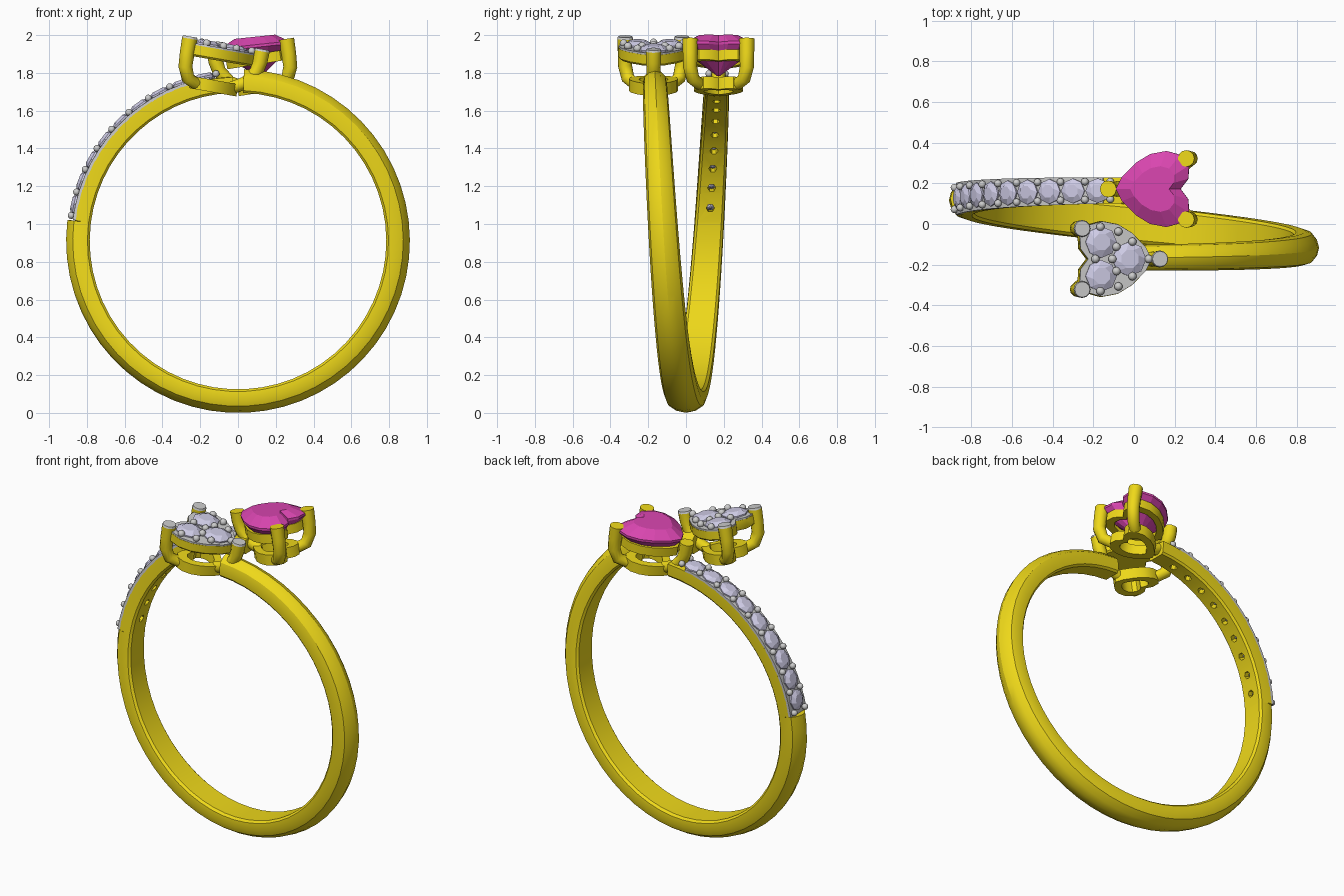
import bpy, bmesh
from math import sin, cos, pi, radians
from mathutils import Matrix, Vector

if "Cube" in bpy.data.objects:
    bpy.data.objects.remove(bpy.data.objects["Cube"])


def material(name, rgb):
    m = bpy.data.materials.new(name)
    m.diffuse_color = (*rgb, 1)
    m.use_nodes = True
    m.node_tree.nodes["Principled BSDF"].inputs["Base Color"].default_value = m.diffuse_color
    return m


GOLD = material("gold", (0.86, 0.69, 0.01))
PINK = material("pink_gem", (0.69, 0.06, 0.43))
CLEAR = material("clear_gem", (0.62, 0.60, 0.79))


def finish(name, bm, mat=None, smooth=None):
    bmesh.ops.recalc_face_normals(bm, faces=bm.faces[:])
    me = bpy.data.meshes.new(name)
    bm.to_mesh(me)
    bm.free()
    ob = bpy.data.objects.new(name, me)
    bpy.context.collection.objects.link(ob)
    if mat:
        me.materials.append(mat)
    if smooth:
        bpy.ops.object.select_all(action='DESELECT')
        ob.select_set(True)
        bpy.context.view_layer.objects.active = ob
        bpy.ops.object.shade_smooth_by_angle(angle=radians(smooth))
    return ob


def loft(bm, rings, loop=False):
    """Skin a list of point rings; cap the ends unless the rings loop."""
    vs = [[bm.verts.new(p) for p in r] for r in rings]
    n = len(vs[0])
    for a, b in zip(vs, vs[1:] + (vs[:1] if loop else [])):
        for i in range(n):
            j = (i + 1) % n
            bm.faces.new((a[i], a[j], b[j], b[i]))
    if not loop:
        bm.faces.new(vs[0][::-1])
        bm.faces.new(vs[-1])


# ---- Bypass band: a sweep that drifts sideways as it goes round ----
CZ = 0.91


def half_width(t):
    return 0.098 - 0.036 * abs(t) / pi


def on_band(r, t, dy=0):
    return Vector((r * sin(t), -0.165 * sin(t / 2) + dy, CZ - r * cos(t)))


def frame(r, t, dy=0):
    z = Vector((sin(t), 0, -cos(t)))
    y = Vector((0, 1, 0))
    m = Matrix((y.cross(z), y, z)).transposed().to_4x4()
    m.translation = on_band(r, t, dy)
    return m


DOME = [(0.785, 0.8), (0.797, 0.96), (0.84, 1.0), (0.875, 0.87), (0.90, 0.47)]
FLAT = [(0.785, 0.8), (0.797, 0.96), (0.84, 1.0), (0.868, 1.0), (0.87, 0.5)]


def section(t, prof, top):
    w = half_width(t)
    return ([on_band(r, t, -k * w) for r, k in prof] + [on_band(top, t)]
            + [on_band(r, t, k * w) for r, k in reversed(prof)])


def span(a, b, n):
    return [radians(a + (b - a) * i / n) for i in range(n + 1)]


bm = bmesh.new()
loft(bm, [section(t, FLAT, 0.87) for t in span(-178, -97.2, 14)]
     + [section(t, DOME, 0.91) for t in span(-97, 178, 44)])
band = finish("band", bm, GOLD)

# Small holes through the band behind each pave stone
STONES = [radians(-(102.8 + 8.2 * i)) for i in range(9)]
bm = bmesh.new()
for t in STONES:
    bmesh.ops.create_cone(bm, cap_ends=True, segments=6, radius1=0.022, radius2=0.022,
                          depth=0.11, matrix=frame(0.805, t))
cutter = finish("hole_cutter", bm)
cutter.hide_render = True
mod = band.modifiers.new("holes", 'BOOLEAN')
mod.object, mod.operation, mod.solver = cutter, 'DIFFERENCE', 'EXACT'
bpy.ops.object.select_all(action='DESELECT')
band.select_set(True)
bpy.context.view_layer.objects.active = band
bpy.ops.object.modifier_apply(modifier="holes")
bpy.data.objects.remove(cutter)
bpy.ops.object.shade_smooth_by_angle(angle=radians(28))

# Grey strip under the pave stones
bm = bmesh.new()
loft(bm, [[on_band(r, t, s * half_width(t)) for r, s in
           ((0.866, -1), (0.866, 1), (0.882, 1), (0.882, -1))] for t in span(-170, -97.3, 14)])
finish("pave_strip", bm)


def gem(bm, m, r, crown, depth, n=8):
    """Round faceted stone."""
    def ring(k, z, off):
        return [m @ Vector((r * k * cos(2 * pi * (i + off) / n),
                            r * k * sin(2 * pi * (i + off) / n), z)) for i in range(n)]
    loft(bm, [ring(0.05, -depth, 0), ring(1, -0.004, 0), ring(1, 0.004, 0), ring(0.55, crown, 0.5)])


def bead(bm, m, r):
    bmesh.ops.create_icosphere(bm, subdivisions=2, radius=r, matrix=m)


bm = bmesh.new()
for t in STONES:
    gem(bm, frame(0.886, t), 0.061, 0.019, 0.088)
finish("band_stones", bm, CLEAR)
bm = bmesh.new()
for i in range(10):
    t = radians(-(98.7 + 8.2 * i))
    for s in (-1, 1):
        bead(bm, frame(0.893, t, s * half_width(t) * 0.68), 0.019)
finish("band_beads", bm, None, 40)

# ---- Hearts: local x runs from tip to lobes, local z is up ----
HALF = [(-0.19, 0), (-0.16, 0.06), (-0.09, 0.13), (-0.02, 0.172), (0.06, 0.187),
        (0.13, 0.168), (0.172, 0.115), (0.168, 0.05), (0.13, 0)]
HEART = HALF + [(x, -y) for x, y in HALF[-2:0:-1]]


def heart(m, k, z):
    return [m @ Vector((x * k, y * k, z)) for x, y in HEART]


def rail(name, m, k0, k1, z0, z1):
    bm = bmesh.new()
    loft(bm, [heart(m, k, z) for k, z in ((k0, z0), (k0, z1), (k1, z1), (k1, z0))], True)
    finish(name, bm, GOLD, 35)


def tilted(deg, z):
    return Matrix.Translation((0.1, 0.172, z)) @ Matrix.Rotation(radians(-deg), 4, 'Y')


LOBE = [(0.09, 0.1, -0.2), (0.135, 0.135, -0.18), (0.16, 0.15, -0.12), (0.163, 0.15, -0.05), (0.163, 0.15, 0.03)]
PRONGS = [LOBE, [(x, -y, z) for x, y, z in LOBE],
          [(-0.1, 0, -0.19), (-0.17, 0, -0.15), (-0.215, 0, -0.085), (-0.225, 0, -0.03), (-0.225, 0, 0.03)]]


def setting(name, m):
    """Bottom rail plus three curved prongs."""
    rail(name + "_base_rail", m, 0.7, 0.42, -0.23, -0.165)
    bm = bmesh.new()
    n = 12
    for path in PRONGS:
        ps = [Vector(p) for p in path]
        rings = []
        for i, p in enumerate(ps):
            d = ps[min(i + 1, len(ps) - 1)] - ps[max(i - 1, 0)]
            if i == len(ps) - 1:
                d = Vector((0, 0, 1))
            q = Vector((0, 0, 1)).rotation_difference(d)
            r = 0.033 + 0.002 * i
            rings.append([m @ (p + q @ Vector((r * cos(2 * pi * j / n), r * sin(2 * pi * j / n), 0)))
                          for j in range(n)])
        loft(bm, rings)
    finish(name + "_prongs", bm, GOLD, 45)


# Pink heart
pm = tilted(9, 1.925)
setting("pink_heart", pm)
rail("pink_heart_rail", pm, 0.9, 0.66, -0.08, -0.025)
sm = tilted(6, 1.942)
bm = bmesh.new()
loft(bm, [heart(sm, k, z) for k, z in ((0.04, -0.16), (0.6, -0.085), (1, -0.006), (1, 0.008), (0.6, 0.05))])
finish("pink_heart_stone", bm, PINK)

# Pave heart, turned half way round
vm = Matrix.Rotation(pi, 4, 'Z') @ tilted(10, 1.925)
setting("pave_heart", vm)
bm = bmesh.new()
loft(bm, [heart(vm, 0.95, -0.06), heart(vm, 1, -0.05), heart(vm, 1, 0)])
finish("pave_heart_plate", bm, GOLD, 35)
bm = bmesh.new()
loft(bm, [heart(vm, 0.99, -0.005), heart(vm, 0.99, 0.01)])
for path in PRONGS:
    bmesh.ops.create_cone(bm, cap_ends=True, segments=12, radius1=0.042, radius2=0.038, depth=0.012,
                          matrix=vm @ Matrix.Translation(Vector(path[-1]) + Vector((0, 0, 0.004))))
finish("pave_heart_grey_top", bm)
bm = bmesh.new()
for x, y, r in ((0.065, 0.083, 0.078), (0.065, -0.083, 0.078), (-0.075, 0, 0.085)):
    gem(bm, vm @ Matrix.Translation((x, y, 0.014)), r, 0.022, 0.06)
finish("pave_heart_stones", bm, CLEAR)
bm = bmesh.new()
for x, y in ((0.07, 0.158), (-0.02, 0.135), (-0.09, 0.085), (-0.01, 0.06), (-0.172, 0), (0.095, 0), (0.01, 0)):
    for s in ((1, -1) if y else (1,)):
        bead(bm, vm @ Matrix.Translation((x, s * y, 0.02)), 0.021)
finish("pave_heart_beads", bm, None, 40)
